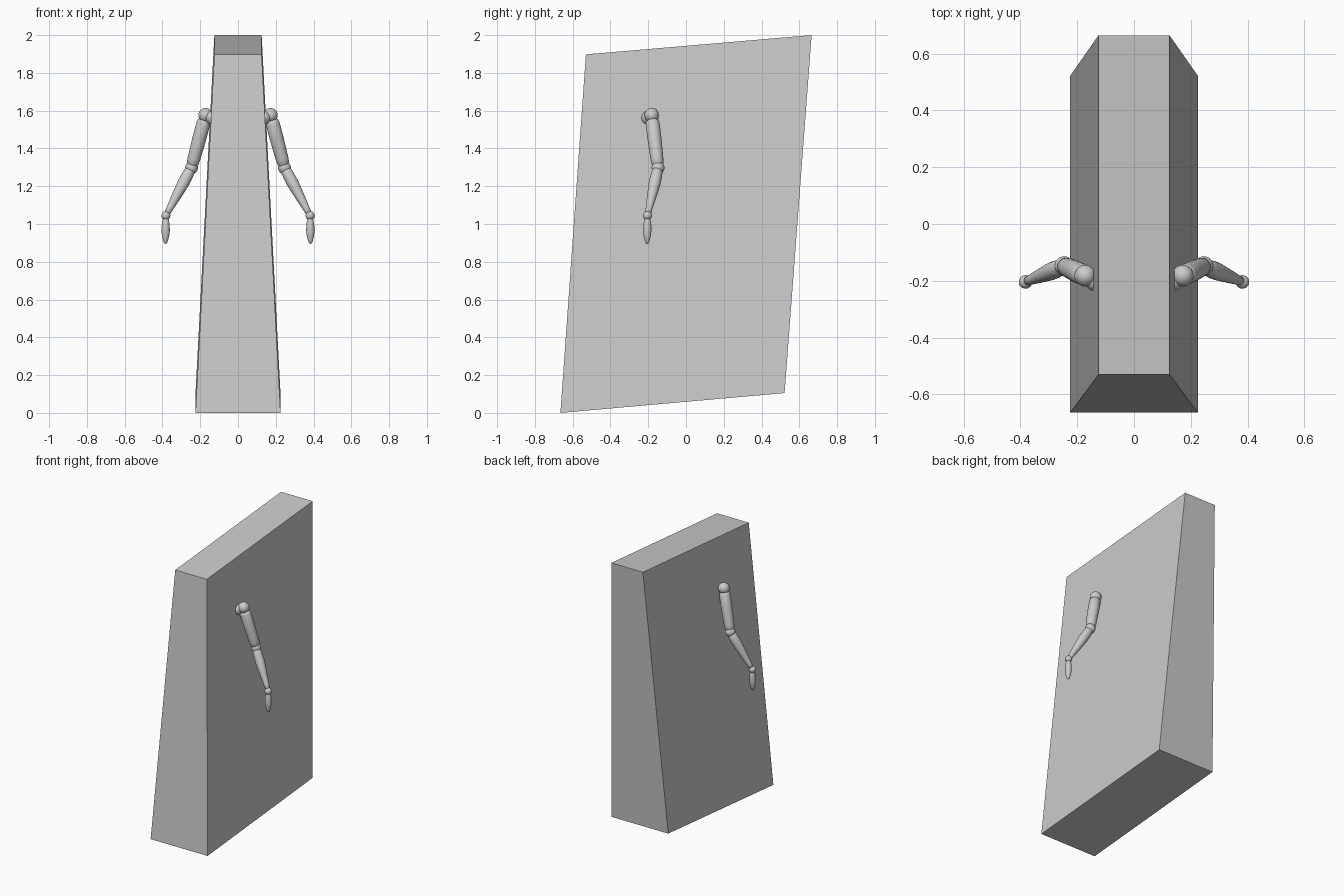
import bpy, bmesh, math
from mathutils import Vector

if "Cube" in bpy.data.objects:
    bpy.data.objects.remove(bpy.data.objects["Cube"])


def finish(bm, name, smooth):
    bmesh.ops.recalc_face_normals(bm, faces=bm.faces)
    me = bpy.data.meshes.new(name)
    bm.to_mesh(me)
    bm.free()
    for p in me.polygons:
        p.use_smooth = smooth
    ob = bpy.data.objects.new(name, me)
    bpy.context.collection.objects.link(ob)
    return ob


def ball(name, center, r):
    bm = bmesh.new()
    bmesh.ops.create_uvsphere(bm, u_segments=24, v_segments=14, radius=r)
    bmesh.ops.translate(bm, verts=bm.verts, vec=center)
    finish(bm, name, True)


def limb(name, start, end, profile, sides=24):
    """Lathe (fraction along axis, radius) pairs around the line start-end."""
    start, end = Vector(start), Vector(end)
    rot = (end - start).to_track_quat('Z', 'Y')
    length = (end - start).length
    bm = bmesh.new()
    rings = []
    for t, r in profile:
        ring = []
        for i in range(sides):
            a = 2 * math.pi * i / sides
            p = Vector((r * math.cos(a), r * math.sin(a), t * length))
            ring.append(bm.verts.new(start + rot @ p))
        rings.append(ring)
    for a, b in zip(rings, rings[1:]):
        for i in range(sides):
            j = (i + 1) % sides
            bm.faces.new((a[i], a[j], b[j], b[i]))
    bm.faces.new(rings[0])
    bm.faces.new(rings[-1])
    finish(bm, name, True)


# Tapered, tilted slab body
bm = bmesh.new()
outline = [(-0.665, 0.0, 0.225), (0.522, 0.105, 0.225),
           (0.665, 2.0, 0.125), (-0.53, 1.898, 0.125)]
left = [bm.verts.new((-w, y, z)) for y, z, w in outline]
right = [bm.verts.new((w, y, z)) for y, z, w in outline]
bm.faces.new(left)
bm.faces.new(right)
for i in range(4):
    j = (i + 1) % 4
    bm.faces.new((left[i], left[j], right[j], right[i]))
finish(bm, "slab_body", False)

# Arm profiles
upper = [(0, 0.022), (0.03, 0.033), (0.08, 0.037), (0.4, 0.037),
         (0.85, 0.034), (0.95, 0.031), (1, 0.022)]
fore = [(0, 0.02), (0.06, 0.028), (0.2, 0.031), (0.35, 0.031),
        (0.6, 0.025), (0.85, 0.018), (1, 0.015)]
hand = [(0, 0.012), (0.12, 0.017), (0.3, 0.021), (0.5, 0.022),
        (0.7, 0.019), (0.87, 0.013), (0.96, 0.008), (1, 0.002)]

# Jointed arms, mirrored left and right
for side, s in (("left", -1), ("right", 1)):
    shoulder = (s * 0.172, -0.182, 1.576)
    elbow = (s * 0.246, -0.148, 1.298)
    wrist = (s * 0.382, -0.204, 1.044)
    ball(side + "_shoulder_socket", (s * 0.135, -0.2, 1.562), 0.037)
    ball(side + "_shoulder_joint", shoulder, 0.038)
    limb(side + "_upper_arm", Vector(shoulder).lerp(Vector(elbow), 0.08),
         Vector(shoulder).lerp(Vector(elbow), 0.97), upper)
    ball(side + "_elbow_joint", elbow, 0.034)
    limb(side + "_forearm", elbow, wrist, fore)
    ball(side + "_wrist_joint", wrist, 0.024)
    limb(side + "_hand", (s * 0.382, -0.204, 1.035),
         (s * 0.384, -0.206, 0.894), hand)
